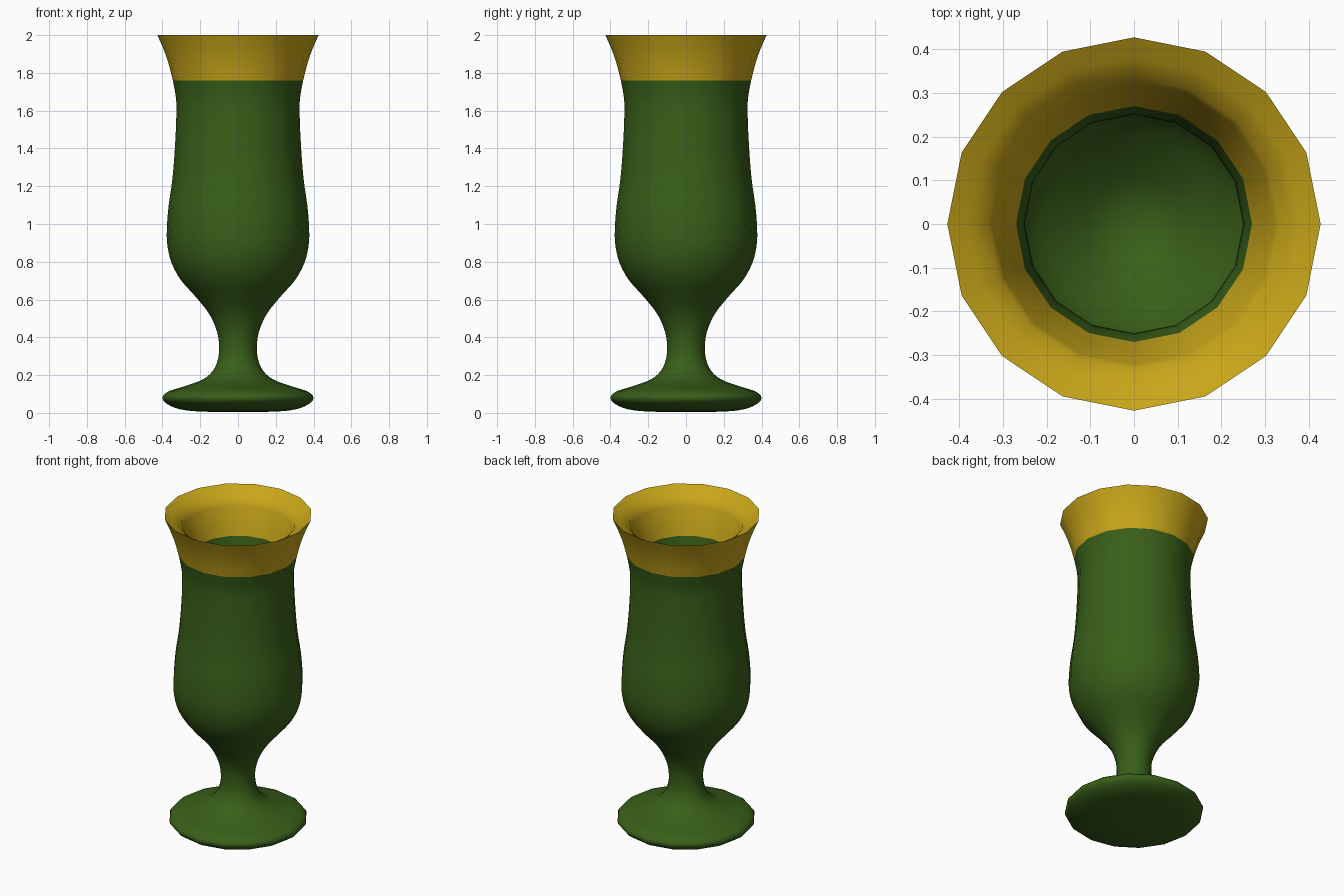
import bpy, bmesh, math
from mathutils import Vector

if "Cube" in bpy.data.objects:
    bpy.data.objects.remove(bpy.data.objects["Cube"])

SIDES = 16


def material(name, color):
    m = bpy.data.materials.new(name)
    m.diffuse_color = color
    m.use_nodes = True
    m.node_tree.nodes["Principled BSDF"].inputs["Base Color"].default_value = m.diffuse_color
    return m


def smooth_curve(points, steps=3):
    """Catmull-Rom curve through the profile points (radius, height)."""
    p = [Vector(q) for q in points]
    p = [2 * p[0] - p[1]] + p + [2 * p[-1] - p[-2]]
    out = []
    for a, b, c, d in zip(p, p[1:], p[2:], p[3:]):
        for i in range(steps):
            t = i / steps
            out.append(0.5 * (2 * b + (c - a) * t + (2 * a - 5 * b + 4 * c - d) * t * t
                              + (3 * b - a - 3 * c + d) * t ** 3))
    return [(max(v.x, 0), max(v.y, 0)) for v in out] + [tuple(points[-1])]


def lathe(name, profile, mat):
    """Revolve a profile around z; points on the axis are merged."""
    bm = bmesh.new()
    rings = [[bm.verts.new((r * math.cos(k * math.tau / SIDES),
                            r * math.sin(k * math.tau / SIDES), z))
              for k in range(SIDES)] for r, z in profile]
    for a, b in zip(rings, rings[1:]):
        for k in range(SIDES):
            n = (k + 1) % SIDES
            bm.faces.new((a[k], a[n], b[n], b[k]))
    bmesh.ops.remove_doubles(bm, verts=bm.verts, dist=1e-5)
    mesh = bpy.data.meshes.new(name)
    bm.to_mesh(mesh)
    bm.free()
    mesh.materials.append(mat)
    obj = bpy.data.objects.new(name, mesh)
    bpy.context.collection.objects.link(obj)
    bpy.context.view_layer.objects.active = obj
    obj.select_set(True)
    bpy.ops.object.shade_smooth_by_angle(angle=math.radians(38))
    obj.select_set(False)


green = material("green_glass", (0.04, 0.115, 0.01, 1))
gold = material("gold", (0.58, 0.38, 0.01, 1))

# Foot, stem and outer wall of the bowl
outer = smooth_curve([
    (0, 0.005), (0.2, 0.007), (0.31, 0.02), (0.375, 0.047), (0.40, 0.08),
    (0.37, 0.113), (0.28, 0.142), (0.19, 0.175), (0.135, 0.22), (0.107, 0.28),
    (0.10, 0.35), (0.111, 0.43), (0.15, 0.52), (0.22, 0.61), (0.30, 0.70),
    (0.35, 0.79), (0.373, 0.88), (0.377, 0.97), (0.367, 1.1), (0.347, 1.24),
    (0.333, 1.42), (0.326, 1.6), (0.33, 1.68), (0.345, 1.76)])

# Inner wall of the bowl, from the gold band down to the centre
inner = smooth_curve([
    (0.27, 1.74), (0.255, 1.67), (0.25, 1.58), (0.256, 1.42), (0.27, 1.25),
    (0.29, 1.1), (0.30, 0.97), (0.292, 0.88), (0.25, 0.77), (0.18, 0.69),
    (0.08, 0.61), (0, 0.59)])

# Gold band: flared outside, sloped lip, inner wall
flare = smooth_curve([(0.345, 1.76), (0.365, 1.84), (0.392, 1.92), (0.427, 2.0)])
lip = [(0.38, 1.972), (0.333, 1.94)]
inside = smooth_curve([(0.333, 1.94), (0.298, 1.84), (0.27, 1.74)])

# The body runs as one closed skin split at the seams of the band
lathe("goblet_outside", outer, green)
lathe("goblet_inside", inner, green)
lathe("gold_rim", flare + lip + inside[1:], gold)
